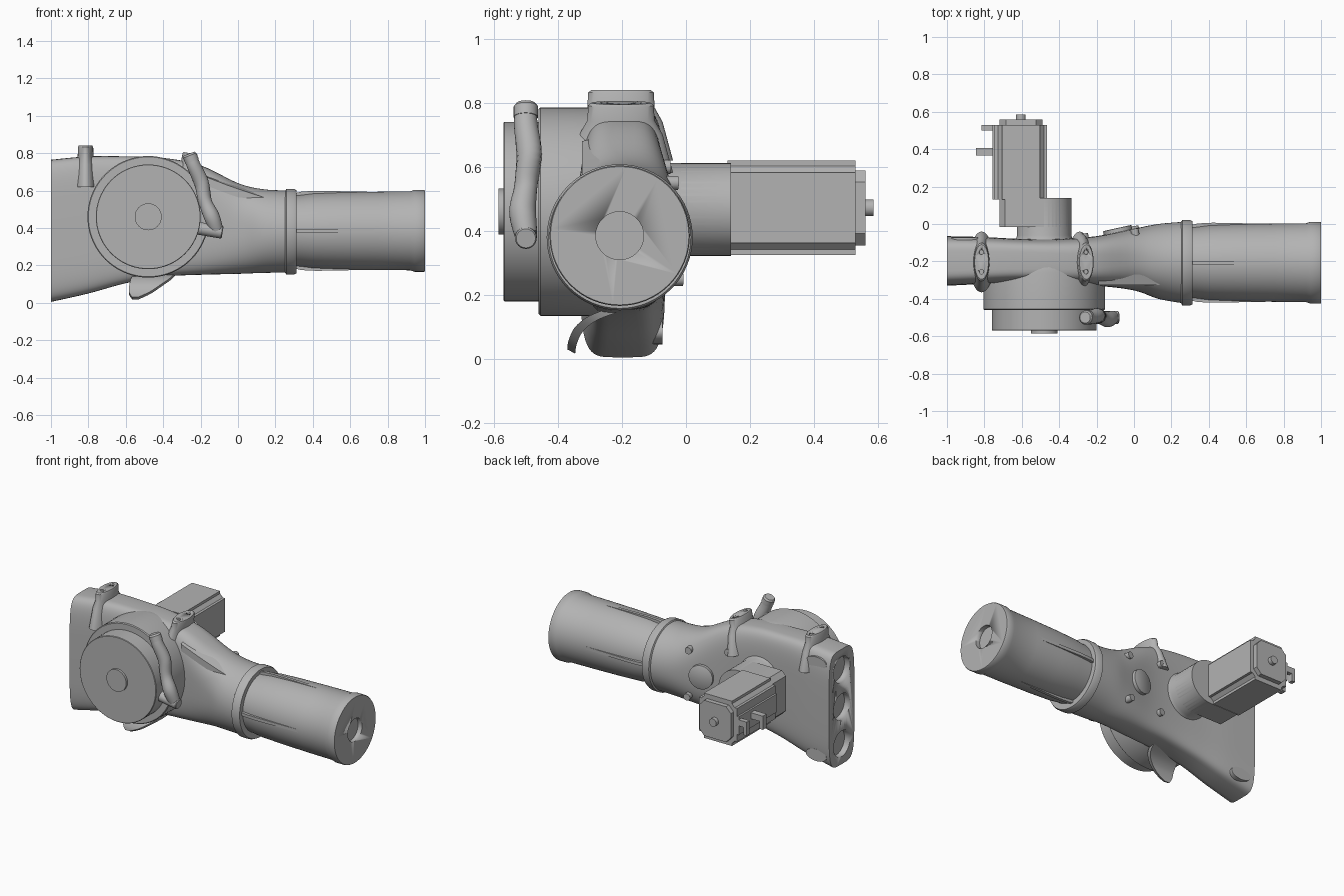
import bpy, bmesh, math
from mathutils import Vector, Matrix

if "Cube" in bpy.data.objects:
    bpy.data.objects.remove(bpy.data.objects["Cube"])

GREY = bpy.data.materials.new("plain grey")
GREY.use_nodes = True
GREY.diffuse_color = (0.45, 0.45, 0.45, 1)
GREY.node_tree.nodes["Principled BSDF"].inputs["Base Color"].default_value = (0.45, 0.45, 0.45, 1)


def loft(name, rings, angle=35):
    """Skin closed rings of points and cap both ends."""
    bm = bmesh.new()
    rows = [[bm.verts.new(p) for p in ring] for ring in rings]
    n = len(rows[0])
    for a, b in zip(rows, rows[1:]):
        for i in range(n):
            j = (i + 1) % n
            bm.faces.new((a[i], a[j], b[j], b[i]))
    bm.faces.new(rows[0][::-1])
    bm.faces.new(rows[-1])
    bmesh.ops.recalc_face_normals(bm, faces=bm.faces)
    mesh = bpy.data.meshes.new(name)
    bm.to_mesh(mesh)
    bm.free()
    mesh.materials.append(GREY)
    ob = bpy.data.objects.new(name, mesh)
    bpy.context.collection.objects.link(ob)
    activate(ob)
    bpy.ops.object.shade_smooth_by_angle(angle=math.radians(angle))
    return ob


def activate(ob):
    bpy.ops.object.select_all(action='DESELECT')
    ob.select_set(True)
    bpy.context.view_layer.objects.active = ob


def circle(rx, rz=None, n=48):
    rz = rz or rx
    return [(rx * math.cos(2 * math.pi * i / n), rz * math.sin(2 * math.pi * i / n)) for i in range(n)]


def turned(name, base, axis, steps, n=48, flat=1.0):
    """Round part: steps are (distance along axis, radius)."""
    rot = Vector((0, 0, 1)).rotation_difference(Vector(axis)).to_matrix()
    return loft(name, [[Vector(base) + rot @ Vector((x, y, d)) for x, y in circle(r, r * flat, n)]
                       for d, r in steps])


def prism_y(name, outline, lo, hi):
    return loft(name, [[(x, y, z) for x, z in outline] for y in (lo, hi)])


def box(name, lo, hi):
    (x0, y0, z0), (x1, y1, z1) = lo, hi
    return prism_y(name, [(x0, z0), (x1, z0), (x1, z1), (x0, z1)], y0, y1)


def cut(ob, cutter):
    cutter.hide_render = True
    mod = ob.modifiers.new("cut", 'BOOLEAN')
    mod.operation, mod.object, mod.solver = 'DIFFERENCE', cutter, 'EXACT'
    activate(ob)
    bpy.ops.object.modifier_apply(modifier=mod.name)
    bpy.data.objects.remove(cutter)


def smooth_path(pts, per=8):
    """Catmull-Rom interpolation through tuples of numbers."""
    out = []
    p = [pts[0]] + list(pts) + [pts[-1]]
    for a, b, c, d in zip(p, p[1:], p[2:], p[3:]):
        for k in range(per):
            t = k / per
            out.append([0.5 * (2 * w + (x - v) * t + (2 * v - 5 * w + 4 * x - y) * t * t
                               + (3 * w - v - 3 * x + y) * t ** 3) for v, w, x, y in zip(a, b, c, d)])
    return out + [list(pts[-1])]


# Main body: x, front y, back y, bottom z, top z, squareness
sections = [(-1, -.33, -.065, .005, .765, 5), (-.8, -.32, -.07, .05, .783, 5),
            (-.6, -.31, -.08, .105, .783, 5), (-.4, -.32, -.08, .14, .775, 4.5),
            (-.2, -.33, -.065, .15, .735, 3.6), (0, -.355, -.025, .155, .64, 2.5),
            (.13, -.40, 0, .16, .608, 2.1), (.27, -.425, .012, .162, .6, 2)]
rings = []
for x, yf, yb, zb, zt, e in smooth_path(sections, 5):
    ring = []
    for c, s in circle(1, n=64):
        y = math.copysign(abs(c) ** (2 / e), c) * (yb - yf) / 2
        z = math.copysign(abs(s) ** (2 / e), s) * (zt - zb) / 2
        ring.append((x, (yf + yb) / 2 + y, (zb + zt) / 2 + z))
    rings.append(ring)
body = loft("main_body", rings)
for z in (.14, .385, .63):
    cut(body, turned("socket_cutter", (-1.05, -.198, z), (1, 0, 0), [(0, .085), (.09, .085)], 32))

# Collar and front tube
turned("collar", (.25, -.207, .38), (1, 0, 0), [(0, .215), (.008, .228), (.05, .228), (.062, .222)], 64)
tube = turned("front_tube", (0, -.207, .385), (1, 0, 0),
              [(.28, .188), (.33, .19), (.4, .199), (.55, .205), (.75, .209), (.92, .211),
               (.945, .219), (.995, .219), (1, .216)], 64)
cut(tube, turned("bore_cutter", (.97, -.207, .385), (1, 0, 0), [(0, .075), (.1, .075)], 32))
for k in range(4):
    turn = Matrix.Rotation(k * math.pi / 2, 3, 'X')
    fin = [(.3, .15), (.3, .2), (.34, .21), (.42, .214), (.74, .208), (.74, .15)]
    loft("tube_fin", [[Vector((0, -.207, .385)) + turn @ Vector((x, side, r)) for x, r in fin]
                      for side in (-.01, .01)])

# Round drum with cover and hub
turned("drum", (-.48, 0, .46), (0, -1, 0), [(.1, .27), (.2, .315), (.26, .325), (.455, .325), (.46, .32)], 72)
turned("drum_cover", (-.48, 0, .46), (0, -1, 0), [(.44, .28), (.567, .28), (.57, .277)], 72)
turned("cover_hub", (-.48, 0, .46), (0, -1, 0), [(.55, .072), (.585, .072)])

# Drive housing on the back
turned("drive_neck", (-.48, -.12, .467), (0, 1, 0), [(0, .165), (.045, .15), (.06, .145), (.26, .145)])
arc = [(-.48 + .145 * math.sin(a), .467 - .145 * math.cos(a))
       for a in [math.pi * i / 20 for i in range(21)]]
prism_y("drive_housing", arc + [(-.69, .612), (-.72, .582), (-.72, .352), (-.69, .322)], -.015, .14)

# Motor with notched corners, end cap and shaft
w, h, m = .14, .148, .038
quarter = [(w, h - m), (w - m * .45, h - m), (w - m, h - m * .45), (w - m, h)]
outline = []
for sx, sz, order in ((1, 1, 1), (-1, 1, -1), (-1, -1, 1), (1, -1, -1)):
    outline += [(-.605 + sx * x, .472 + sz * z) for x, z in quarter[::order]]
prism_y("motor", outline, .13, .53)
bevelled = [(-.605 + x, .472 + z) for x, z in
            ((.115, .08), (.08, .117), (-.08, .117), (-.115, .08),
             (-.115, -.08), (-.08, -.117), (.08, -.117), (.115, -.08))]
prism_y("motor_end_cap", bevelled, .52, .56)
turned("motor_shaft", (-.605, .55, .472), (0, 1, 0), [(0, .026), (.036, .026)], 24)
box("motor_side_rail", (-.757, .13, .41), (-.735, .53, .53))
for y0, y1, x0 in ((.365, .405, -.845), (.5, .53, -.815)):
    box("plug_arm", (x0, y0, .47), (-.74, y1, .51))
    box("plug_tip", (x0, y0, .42), (x0 + .025, y1, .51))

# Top lugs with screw holes
for x, top, lean in ((-.815, .84, 0), (-.255, .8, .16)):
    axis = Vector((lean, 0, 1)).normalized()
    base = Vector((x, -.203, top)) - axis * .22
    lug = turned("top_lug", base, axis, [(0, .065), (.12, .052), (.165, .042), (.212, .041), (.22, .037)], 40, 2.5)
    for dy in (-.052, .052):
        hole = base + axis * .2 + Vector((0, dy, 0))
        cut(lug, turned("hole_cutter", hole, axis, [(0, .012), (.05, .012)], 16))

# Curved grip beside the cover
path = smooth_path([(-.255, -.5, .78, .034), (-.235, -.5, .73, .037), (-.195, -.49, .64, .04),
                    (-.175, -.5, .54, .036), (-.14, -.51, .46, .042), (-.115, -.5, .39, .036)], 6)
grip_rings = []
for i, (x, y, z, r) in enumerate(path):
    a, b = path[max(i - 1, 0)], path[min(i + 1, len(path) - 1)]
    rot = Vector((0, 0, 1)).rotation_difference(Vector(b[:3]) - Vector(a[:3])).to_matrix()
    grip_rings.append([Vector((x, y, z)) + rot @ Vector((u, v, 0)) for u, v in circle(r, n=24)])
loft("grip", grip_rings, 50)
turned("grip_top_cap", (-.245, -.5, .755), (-.4, 0, 1), [(0, .038), (.035, .038), (.045, .03)], 24)
turned("grip_foot", (-.25, -.5, .405), (1, 0, -.17), [(0, .034), (.165, .034), (.17, .03)], 24)

# Curved lever blade below the drum
blade = smooth_path([(-.36, .025, -.565, -.535), (-.355, .055, -.583, -.47), (-.335, .095, -.58, -.41),
                     (-.29, .13, -.57, -.36), (-.21, .16, -.55, -.33)], 5)
loft("lever_blade", [[(x0, y - .011, z + .005), (x1, y - .011, z + .005),
                      (x1, y + .014, z - .008), (x0, y + .014, z - .008)] for y, z, x0, x1 in blade], 40)

# Slotted rail on the upper slope
slope = [(-.19, .695), (-.06, .645), (.05, .607), (.135, .58)]
loft("top_rail", [[(x, -.325, z - .06), (x, -.265, z - .06), (x, -.265, z), (x, -.325, z - .015)]
                  for x, z in slope])

# Round plates and screw heads on the back
turned("back_plate", (-.075, -.09, .4), (-.22, 1, 0), [(0, .078), (.068, .078), (.07, .075)], 40)
for x, y, z in ((.01, -.035, .55), (.01, -.02, .25), (-.26, -.06, .6), (-.26, -.065, .27)):
    turned("back_screw", (x, y - .04, z), (-.15, 1, 0), [(0, .022), (.05, .022)], 20)
for z in (.695, .085):
    turned("corner_boss", (-.9, -.12, z), (0, 1, 0), [(0, .075), (.047, .075)], 32, .52)
